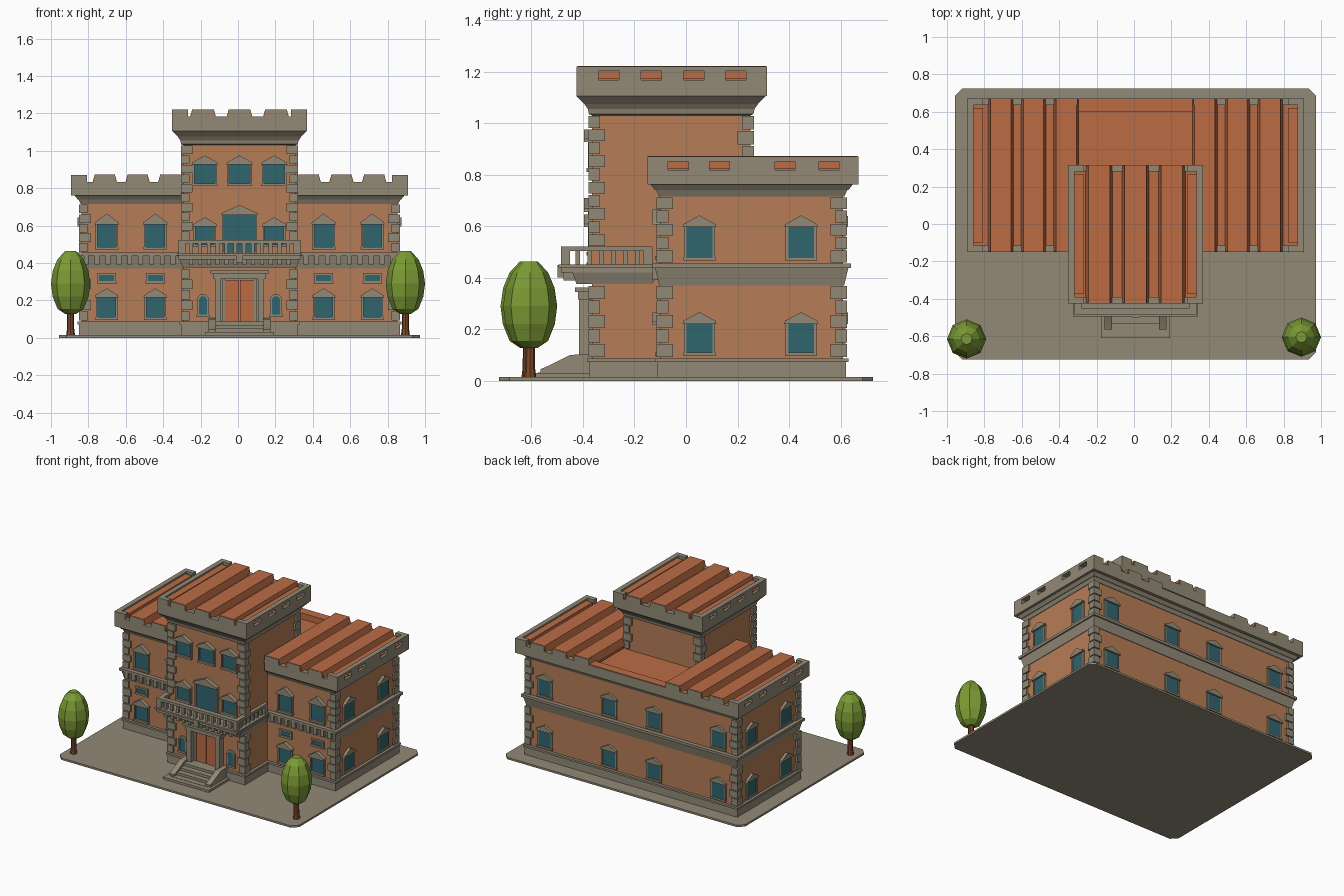
import bpy, bmesh, math
from mathutils import Vector

if "Cube" in bpy.data.objects:
    bpy.data.objects.remove(bpy.data.objects["Cube"])

def mat(name, rgb):
    m = bpy.data.materials.new(name)
    m.diffuse_color = (*rgb, 1)
    m.use_nodes = True
    m.node_tree.nodes["Principled BSDF"].inputs["Base Color"].default_value = m.diffuse_color
    return m

STONE = mat("grey stone", (0.29, 0.255, 0.185))
WALL = mat("tan orange plaster", (0.47, 0.205, 0.095))
ROOF = mat("terracotta", (0.50, 0.15, 0.06))
GLASS = mat("teal glass", (0.03, 0.13, 0.155))
LEAF = mat("leaf green", (0.20, 0.33, 0.035))
BARK = mat("brown bark", (0.20, 0.065, 0.025))
CX = 0.008                                   # building centre line

def finish(name, bm, m):
    bmesh.ops.recalc_face_normals(bm, faces=bm.faces)
    me = bpy.data.meshes.new(name)
    bm.to_mesh(me)
    bm.free()
    me.materials.append(m)
    ob = bpy.data.objects.new(name, me)
    bpy.context.collection.objects.link(ob)
    return ob

def loft(bm, a, b):
    """closed solid between two matching polygons"""
    va, vb = [bm.verts.new(p) for p in a], [bm.verts.new(p) for p in b]
    n = len(a)
    bm.faces.new(va)
    bm.faces.new(vb[::-1])
    for i in range(n):
        bm.faces.new((va[i], vb[i], vb[(i + 1) % n], va[(i + 1) % n]))

def box(bm, x0, x1, y0, y1, z0, z1, grow=0.0):
    def rect(g, z):
        return [(x0 - g, y0 - g, z), (x1 + g, y0 - g, z), (x1 + g, y1 + g, z), (x0 - g, y1 + g, z)]
    loft(bm, rect(0, z0), rect(grow, z1))

def part(name, m, *boxes):
    bm = bmesh.new()
    for b in boxes:
        box(bm, *b)
    return finish(name, bm, m)

# paving slab with clipped corners
bm = bmesh.new()
c, X, Y = 0.04, 0.965, 0.725
o = [(-X + c, -Y), (X - c, -Y), (X, -Y + c), (X, Y - c), (X - c, Y), (-X + c, Y), (-X, Y - c), (-X, -Y + c)]
loft(bm, [(x + CX, y, 0) for x, y in o], [(x + CX, y, 0.014) for x, y in o])
finish("paving", bm, STONE)

# main walls, plinths and bands
W0, W1, F, B = CX - 0.845, CX + 0.845, -0.10, 0.61
T0, T1, TF, TB = CX - 0.30, CX + 0.30, -0.365, 0.25
part("wing_walls", WALL, (W0, W1, F, B, 0.07, 0.77))
part("tower_walls", WALL, (T0, T1, TF, TB, 0.07, 1.05))
part("plinth", STONE,
     (W0 - .012, W1 + .012, F - .012, B + .012, 0.01, 0.075), (W0 - .02, W1 + .02, F - .02, B + .02, 0.072, 0.086),
     (T0 - .012, T1 + .012, TF - .012, 0, 0.01, 0.075), (T0 - .02, T1 + .02, TF - .02, 0, 0.072, 0.086))
part("middle_band", STONE,
     (W0 - .004, W1 + .004, F - .004, B + .004, 0.37, 0.437, 0.016), (W0 - .03, W1 + .03, F - .03, B + .03, 0.437, 0.455))
part("wing_cornice", STONE,
     (W0 - .004, W1 + .004, F - .004, B + .004, 0.715, 0.74, 0.012), (W0 - .02, W1 + .02, F - .02, B + .02, 0.74, 0.765, 0.02))

# corner stones
bm = bmesh.new()
def quoins(x, y, sx, sy, z0, z1):
    n = round((z1 - z0) / 0.053)
    h = (z1 - z0) / n
    for i in range(n):
        a, b = (0.05, 0.032) if i % 2 else (0.032, 0.05)
        xs = sorted((x + sx * 0.014, x - sx * a))
        ys = sorted((y + sy * 0.014, y - sy * b))
        box(bm, *xs, *ys, z0 + i * h + .003, z0 + (i + 1) * h - .003)
for z0, z1 in ((0.09, 0.37), (0.457, 0.715)):
    for x, s in ((W0, -1), (W1, 1)):
        quoins(x, F, s, -1, z0, z1)
        quoins(x, B, s, 1, z0, z1)
for x, s in ((T0, -1), (T1, 1)):
    quoins(x, TF, s, -1, 0.09, 0.37)
    quoins(x, TF, s, -1, 0.52, 1.03)
    quoins(x, TB, s, 1, 0.80, 1.03)
finish("corner_stones", bm, STONE)

def parapet(name, x0, x1, y0, y1, z0, z1, planks, pw, holes, hw, sides, gap=None):
    """battlements: open notches front and back, square holes at the sides, roof ribs between"""
    t, zs = 0.035, z1 - 0.052
    bm = bmesh.new()
    for ya, yb in ((y0, y0 + t), (y1 - t, y1)):
        box(bm, x0, x1, ya, yb, z0, zs + 0.015)
        for p in planks:
            box(bm, p - pw / 2, p + pw / 2, ya, yb, zs + .015, z1)
        for xa in (x0, x1 - 0.085):
            box(bm, xa, xa + 0.085, ya, yb, zs + .015, z1)
    for xa in sides:
        box(bm, xa, xa + t, y0, y1, z0, zs)
        box(bm, xa, xa + t, y0, y1, z1 - 0.018, z1)
        e = [y0] + [v for h in holes for v in (h - hw / 2, h + hw / 2)] + [y1]
        for a, b in zip(e[::2], e[1::2]):
            box(bm, xa, xa + t, a, b, zs, z1 - 0.018)
    finish(name + "_battlements", bm, STONE)
    bm = bmesh.new()
    box(bm, x0 + .02, x1 - .02, y0 + .02, y1 - .02, z0, zs + 0.005)
    for p in planks:
        q = [(p - pw / 2 - .015, zs), (p - pw / 2, z1 + .002), (p + pw / 2, z1 + .002), (p + pw / 2 + .015, zs)]
        loft(bm, [(x, y0 + .004, z) for x, z in q], [(x, y1 - .004, z) for x, z in q])
    for xa in (x0 + 0.035, x1 - 0.085):       # outer half ribs
        box(bm, xa, xa + .05, y0 + .05, y1 - .05, zs, z1 - 0.012)
    finish(name + "_ribbed_roof", bm, ROOF)

# wing roofs, lower middle roof, tower roof
P0, P1 = CX - 0.90, CX + 0.90
WH = (-0.03, 0.13, 0.385, 0.555)
parapet("left_wing", P0, CX - .31, -0.15, 0.67, 0.762, 0.87, [CX + v for v in (-.72, -.545, -.37)], .108, WH, .078, (P0,))
parapet("right_wing", CX + .31, P1, -0.15, 0.67, 0.762, 0.87, [CX + v for v in (.37, .545, .72)], .108, WH, .078, (P1 - .035,))
part("middle_roof", ROOF, (CX - .32, CX + .32, 0.2, 0.64, 0.76, 0.79), (CX - .32, CX + .32, 0.60, 0.665, 0.79, 0.835))
part("middle_parapet", STONE, (CX - .32, CX + .32, 0.64, 0.67, 0.762, 0.832))
bm = bmesh.new()
prof = [(0.0, 1.03), (0.012, 1.035), (0.016, 1.055), (0.03, 1.075), (0.06, 1.105)]
for (g, z), (h, w) in zip(prof, prof[1:]):
    box(bm, T0 - g, T1 + g, TF - g, TB + g, z, w, h - g)
finish("tower_flared_cornice", bm, STONE)
parapet("tower", T0 - .06, T1 + .06, TF - .06, TB + .065, 1.105, 1.22,
        [CX - .195, CX, CX + .195], .115, (-.30, -.135, .03, .193), .078, (T0 - .06, T1 + .025))

# balcony with corbels and balusters
bm = bmesh.new()
L0, L1, LF, LB = CX - 0.325, CX + 0.325, -0.485, -0.13
box(bm, L0 + .02, L1 - .02, LF + .06, LB, 0.375, 0.42, 0.015)
box(bm, L0, L1, LF, LB, 0.42, 0.452)
box(bm, L0 - .01, L1 + .01, LF - .01, LB, 0.44, 0.452)
box(bm, L0, L1, LF, LF + .035, 0.503, 0.522)
for xa in (L0, L1 - .035):
    box(bm, xa, xa + .035, LF, LB, 0.503, 0.522)
    for y in (LF, LB - .035):
        box(bm, xa, xa + .035, y, y + .035, .45, .51)
    for i in range(1, 7):
        y = LF + .01 + i * (LB - LF - .03) / 7
        box(bm, xa + .008, xa + .026, y, y + .018, .45, .505)
for i in range(1, 13):
    x = L0 + .008 + i * (L1 - L0 - .035) / 13
    box(bm, x, x + .02, LF + .008, LF + .028, .45, .505)
    box(bm, x, x + .022, LF + .01, TF, .39, .425)
finish("balcony", bm, STONE)

# corbels under the wing ledge
bm = bmesh.new()
for s in (-1, 1):
    for i in range(9):
        x = CX + s * (0.355 + i * 0.058)
        box(bm, x - .013, x + .013, F - .03, F, .392, .44)
finish("wing_corbels", bm, STONE)

# windows: glass plate, jambs, sill and pediment on any wall
glass, trim = bmesh.new(), bmesh.new()
def window(dirn, u, z0, z1, w, ped=0.045, out=0.03, wall=None, arch=False):
    n = Vector(dirn)
    r = Vector((-n.y, n.x, 0))
    base = n * wall
    def slab(bm, pts, d0, d1):
        loft(bm, *[[base + r * (u_ * (r.x + r.y) + 0) + n * d + Vector((0, 0, z)) for u_, z in pts] for d in (d0, d1)])
    def rect(a, b, c0, d):
        return [(a, c0), (b, c0), (b, d), (a, d)]
    h = w / 2
    top = [(u + h * math.cos(t * math.pi / 6), z1 + h * math.sin(t * math.pi / 6)) for t in range(7)] if arch else [(u + h, z1), (u - h, z1)]
    slab(glass, [(u - h, z0), (u + h, z0)] + top, -.004, .006)
    for s in (-1, 1):
        slab(trim, rect(u + s * (h + .005) - .005, u + s * (h + .005) + .005, z0, z1), 0, out * .5)
    slab(trim, rect(u - h - .012, u + h + .012, z0 - .014, z0), 0, out * .7)
    if arch:
        k = h + .012
        for t in range(6):
            a, b = t * math.pi / 6, (t + 1) * math.pi / 6
            slab(trim, [(u + q * math.cos(g), z1 + q * math.sin(g)) for q, g in ((h, a), (k, a), (k, b), (h, b))], 0, out * .6)
    elif ped:
        slab(trim, [(u - h - .016, z1 - .004), (u + h + .016, z1 - .004), (u + h + .012, z1 + .008), (u, z1 + ped), (u - h - .012, z1 + .008)], 0, out)
    else:
        slab(trim, rect(u - h - .01, u + h + .01, z1, z1 + .012), 0, out * .7)

FRONT, BACK, RIGHT, LEFT = (0, -1, 0), (0, 1, 0), (1, 0, 0), (-1, 0, 0)
for s in (-1, 1):
    for x in (0.45, 0.71):                                    # wing fronts
        window(FRONT, CX + s * x, .485, .61, .10, .055, wall=-F)
        window(FRONT, CX + s * x, .11, .22, .095, .045, wall=-F)
        window(FRONT, CX + s * x, .305, .335, .08, 0, .02, wall=-F)
    for x in (0.18, 0.70):                                    # back
        window(BACK, CX + s * x, .48, .60, .10, .04, .018, wall=B)
        window(BACK, CX + s * x, .11, .225, .10, .04, .018, wall=B)
    window(FRONT, CX + s * .185, .50, .60, .10, .045, wall=-TF)
    window(FRONT, CX + s * .185, .825, .93, .11, .045, wall=-TF)
    window(FRONT, CX + s * .195, .125, .20, .045, 0, .02, wall=-TF, arch=True)
for d, w in ((RIGHT, W1), (LEFT, -W0)):                       # sides
    for y in (0.052, 0.447):
        window(d, y, .48, .60, .10, .042, .02, wall=w)
        window(d, y, .11, .225, .10, .042, .02, wall=w)
window(FRONT, CX, .46, .66, .165, .05, wall=-TF)
window(FRONT, CX, .825, .93, .11, .045, wall=-TF)
finish("window_glass", glass, GLASS)
finish("window_trim", trim, STONE)

# entrance: double door, posts, lintel
part("door", ROOF, (CX - .078, CX - .003, TF - .012, TF, .085, .31), (CX + .003, CX + .078, TF - .012, TF, .085, .31))
posts = [(CX + s * .115 - .017, CX + s * .115 + .017, TF - .05, TF, .085, .32) for s in (-1, 1)]
jambs = [(CX + s * .086 - .008, CX + s * .086 + .008, TF - .02, TF, .085, .32) for s in (-1, 1)]
part("door_frame", STONE, *posts, *jambs, (CX - .14, CX + .14, TF - .055, TF, .315, .345),
     (CX - .155, CX + .155, TF - .065, TF, .345, .362), (CX - .02, CX + .02, LF - .014, LF + .01, .40, .45))

# front steps with sloping cheek walls
steps = [(CX - .145, CX + .145, -.575 + i * .04, TF, .01, .032 + i * .018) for i in range(4)]
part("front_steps", STONE, (CX - .185, CX + .185, -.61, TF, .005, .03), *steps)
bm = bmesh.new()
side = [(-.565, .02), (-.565, .045), (-.53, .06), (-.45, .10), (TF, .105), (TF, .02)]
for s in (-1, 1):
    loft(bm, [(CX + s * .125, y, z) for y, z in side], [(CX + s * .165, y, z) for y, z in side])
finish("step_cheeks", bm, STONE)

# trees
def lathe(name, m, x, y, rings, n):
    bm = bmesh.new()
    loops = [[bm.verts.new((x + r * math.cos(2 * math.pi * i / n), y + r * math.sin(2 * math.pi * i / n), z))
              for i in range(n)] for r, z in rings]
    for a, b in zip(loops, loops[1:]):
        for i in range(n):
            bm.faces.new((a[i], a[(i + 1) % n], b[(i + 1) % n], b[i]))
    bm.faces.new(loops[0])
    bm.faces.new(loops[-1])
    return finish(name, bm, m)
for nm, x, y in (("left", -.895, -.615), ("right", .895, -.605)):
    lathe(nm + "_tree_trunk", BARK, x, y, [(.024, .012), (.019, .05), (.018, .16)], 8)
    lathe(nm + "_tree_crown", LEAF, x, y,
          [(.03, .128), (.07, .155), (.096, .22), (.105, .29), (.095, .36), (.07, .42), (.03, .463)], 8)
